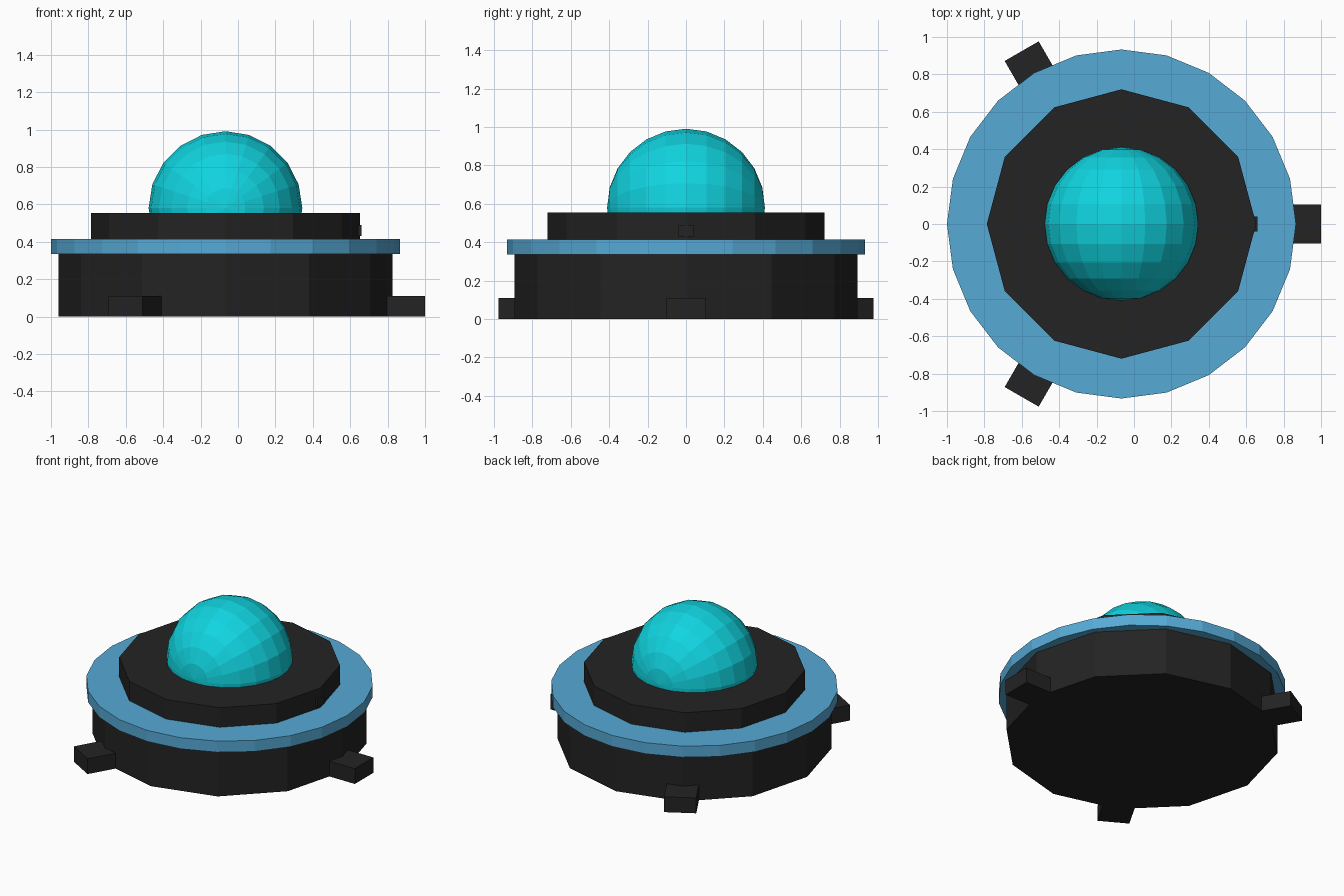
import bpy
import math
from mathutils import Matrix

if "Cube" in bpy.data.objects:
    bpy.data.objects.remove(bpy.data.objects["Cube"])

CX = -0.067  # axis of the round body


def material(name, rgb):
    m = bpy.data.materials.new(name)
    m.diffuse_color = (*rgb, 1.0)
    m.use_nodes = True
    m.node_tree.nodes["Principled BSDF"].inputs["Base Color"].default_value = m.diffuse_color
    return m


black = material("matte black", (0.0168, 0.0168, 0.0168))
blue = material("sky blue", (0.093, 0.402, 0.672))
cyan = material("bright cyan", (0.0052, 0.66, 0.745))


def finish(name, mat):
    ob = bpy.context.object
    ob.name = name
    ob.data.materials.append(mat)
    return ob


def disc(name, radius, z0, z1, sides, mat):
    """Upright prism with a corner pointing to +x."""
    bpy.ops.mesh.primitive_cylinder_add(
        vertices=sides, radius=radius, depth=z1 - z0,
        location=(CX, 0, (z0 + z1) / 2))
    return finish(name, mat)


def tab(name, r0, r1, width, z0, z1, angle, mat):
    """Block reaching outwards from r0 to r1 at the given angle."""
    bpy.ops.mesh.primitive_cube_add(size=1)
    ob = finish(name, mat)
    ob.data.transform(
        Matrix.Translation((CX, 0, 0))
        @ Matrix.Rotation(angle, 4, 'Z')
        @ Matrix.Translation(((r0 + r1) / 2, 0, (z0 + z1) / 2))
        @ Matrix.Diagonal((r1 - r0, width, z1 - z0, 1)))
    return ob


# Stacked body
disc("base", 0.893, 0.0, 0.335, 12, black)
disc("rim_ring", 0.933, 0.335, 0.415, 24, blue)
disc("upper_collar", 0.72, 0.415, 0.555, 12, black)

# Three feet around the base and one small latch on the collar
for i in range(3):
    tab(f"foot_{i + 1}", 0.80, 1.067, 0.21, 0.0, 0.11, i * math.tau / 3, black)
tab("collar_latch", 0.66, 0.726, 0.08, 0.43, 0.49, 0, black)

# Dome: faceted ball with its poles along y, sunk into the collar
bpy.ops.mesh.primitive_uv_sphere_add(
    segments=20, ring_count=12, radius=0.411, location=(CX, 0, 0.58))
dome = finish("dome", cyan)
dome.data.transform(Matrix.Rotation(math.pi / 2, 4, 'X'))
# a segment corner must sit at the very top
top = max(dome.data.vertices, key=lambda v: v.co.z).co
dome.data.transform(Matrix.Rotation(-math.atan2(top.x, top.z), 4, 'Y'))
